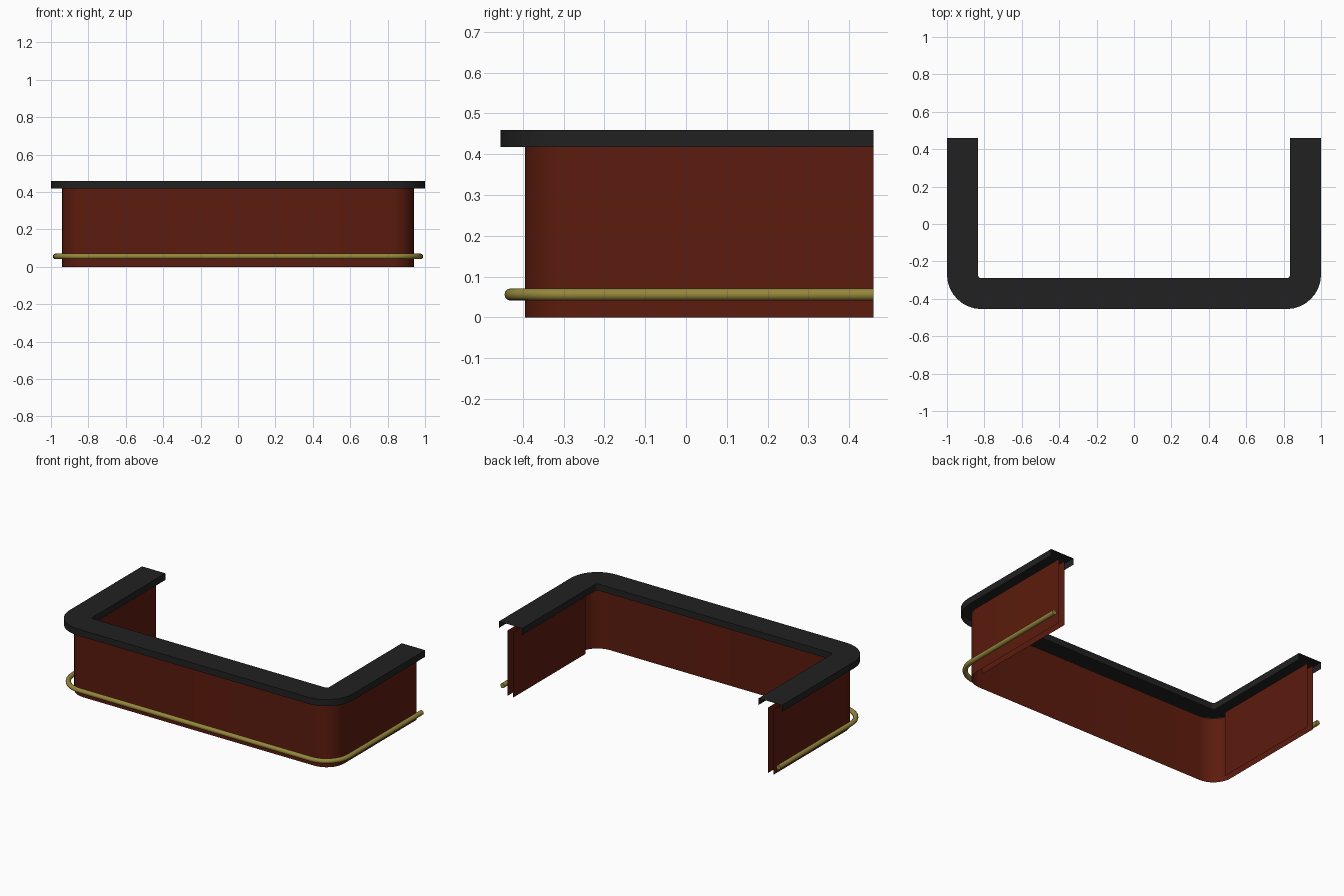
import bpy, bmesh, math

if "Cube" in bpy.data.objects:
    bpy.data.objects.remove(bpy.data.objects["Cube"])

CX, CY, BACK = 0.815, -0.27, 0.46   # corner arc centre and open back end
SEG = 8


def material(name, rgb):
    m = bpy.data.materials.new(name)
    m.diffuse_color = (*rgb, 1)
    m.use_nodes = True
    m.node_tree.nodes["Principled BSDF"].inputs["Base Color"].default_value = m.diffuse_color
    return m


def u_path(r):
    """U-shaped plan line at offset r from the corner centres."""
    right = [(CX + r, BACK)]
    for i in range(SEG + 1):
        a = math.pi / 2 * i / SEG
        right.append((CX + r * math.cos(a), CY - r * math.sin(a)))
    return right + [(-x, y) for x, y in reversed(right)]


def sweep(name, profile, mat, closed=False):
    """Sweep a profile of (offset, z) points along the U."""
    bm = bmesh.new()
    rows = [[bm.verts.new((x, y, z)) for x, y in u_path(r)] for r, z in profile]
    pairs = list(zip(rows, rows[1:]))
    if closed:
        pairs.append((rows[-1], rows[0]))
        bm.faces.new([row[0] for row in rows])
        bm.faces.new([row[-1] for row in reversed(rows)])
    for a, b in pairs:
        for i in range(len(a) - 1):
            bm.faces.new((a[i], b[i], b[i + 1], a[i + 1]))
    bmesh.ops.recalc_face_normals(bm, faces=bm.faces)
    return finish(name, bm, mat)


def finish(name, bm, mat):
    me = bpy.data.meshes.new(name)
    bm.to_mesh(me)
    bm.free()
    ob = bpy.data.objects.new(name, me)
    bpy.context.collection.objects.link(ob)
    me.materials.append(mat)
    bpy.ops.object.select_all(action='DESELECT')
    ob.select_set(True)
    bpy.context.view_layer.objects.active = ob
    bpy.ops.object.shade_smooth_by_angle(angle=math.radians(35))
    return ob


wood = material("red_wood", (0.107, 0.011, 0.004))
black = material("black_top", (0.015, 0.015, 0.015))
brass = material("brass", (0.30, 0.24, 0.045))

# Counter top: open shell with an outer and an inner lip
sweep("counter_top", [(0.185, 0.418), (0.185, 0.46), (0.02, 0.46), (0.02, 0.418)], black)

# Outer wall sheet
sweep("outer_wall", [(0.125, 0), (0.125, 0.418)], wood)

# Foot rail: round tube
rail = [(0.16 + 0.015 * math.cos(math.tau * i / 12),
         0.056 + 0.015 * math.sin(math.tau * i / 12)) for i in range(12)]
sweep("foot_rail", rail, brass, closed=True)

# Inner panels behind the two side arms
for side, label in ((-1, "left"), (1, "right")):
    bm = bmesh.new()
    x = side * 0.90
    pts = [(x, CY, 0), (x, BACK, 0), (x, BACK, 0.418), (x, CY, 0.418)]
    if side > 0:
        pts.reverse()
    bm.faces.new([bm.verts.new(p) for p in pts])
    finish(label + "_inner_panel", bm, wood)
